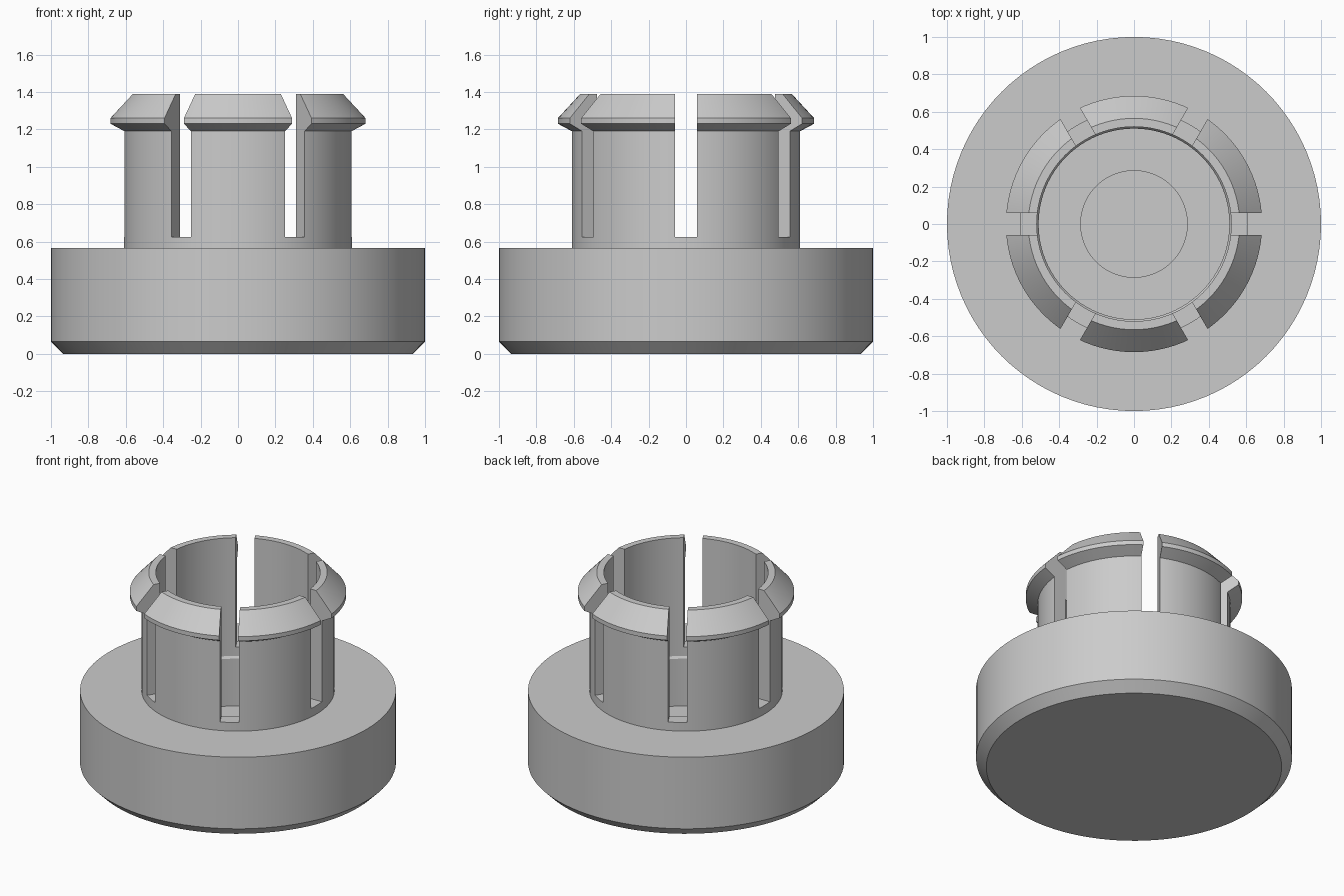
import bpy
import bmesh
from math import pi, cos, sin, radians

cube = bpy.data.objects.get("Cube")
if cube:
    bpy.data.objects.remove(cube, do_unlink=True)

grey = bpy.data.materials.new("light grey plastic")
grey.use_nodes = True
colour = (0.6, 0.6, 0.6, 1)
grey.diffuse_color = colour
grey.node_tree.nodes["Principled BSDF"].inputs["Base Color"].default_value = colour


def add_object(name, bm):
    bmesh.ops.recalc_face_normals(bm, faces=bm.faces)
    mesh = bpy.data.meshes.new(name)
    bm.to_mesh(mesh)
    bm.free()
    mesh.materials.append(grey)
    obj = bpy.data.objects.new(name, mesh)
    bpy.context.collection.objects.link(obj)
    return obj


def lathe(name, profile, sides=96):
    """Revolve (radius, height) points and cap both ends with discs."""
    bm = bmesh.new()
    angles = [2 * pi * i / sides for i in range(sides)]
    rings = [[bm.verts.new((r * cos(a), r * sin(a), z)) for a in angles]
             for r, z in profile]
    for low, high in zip(rings, rings[1:]):
        for i in range(sides):
            j = (i + 1) % sides
            bm.faces.new((low[i], low[j], high[j], high[i]))
    bm.faces.new(rings[0])
    bm.faces.new(rings[-1])
    return add_object(name, bm)


# Chamfered base, collar, snap lip and stepped bore
base = [(0.935, 0), (1, 0.065), (1, 0.565), (0.61, 0.565)]
lip = [(0.61, 1.19), (0.685, 1.23), (0.685, 1.26), (0.565, 1.39)]
bore = [(0.52, 1.39), (0.52, 0.565), (0.51, 0.55), (0.51, 0.22),
        (0.285, 0.22), (0.285, 0.16)]
plug = lathe("snap_plug", base + lip + bore)

# Three slots straight across the collar leave six spring fingers
slot_floor, slot_width, slot_top = 0.625, 0.12, 1.6
for k in range(3):
    bm = bmesh.new()
    bmesh.ops.create_cube(bm, size=1)
    cutter = add_object("slot_cutter", bm)
    cutter.scale = (2, slot_width, slot_top - slot_floor)
    cutter.location.z = (slot_top + slot_floor) / 2
    cutter.rotation_euler.z = radians(60 * k)
    cutter.hide_render = True
    cut = plug.modifiers.new("slot", 'BOOLEAN')
    cut.operation = 'DIFFERENCE'
    cut.solver = 'EXACT'
    cut.object = cutter
    bpy.ops.object.select_all(action='DESELECT')
    bpy.context.view_layer.objects.active = plug
    plug.select_set(True)
    bpy.ops.object.modifier_apply(modifier=cut.name)
    bpy.data.objects.remove(cutter, do_unlink=True)

# Smooth round walls with crisp corners
bpy.ops.object.shade_smooth_by_angle(angle=radians(25))
